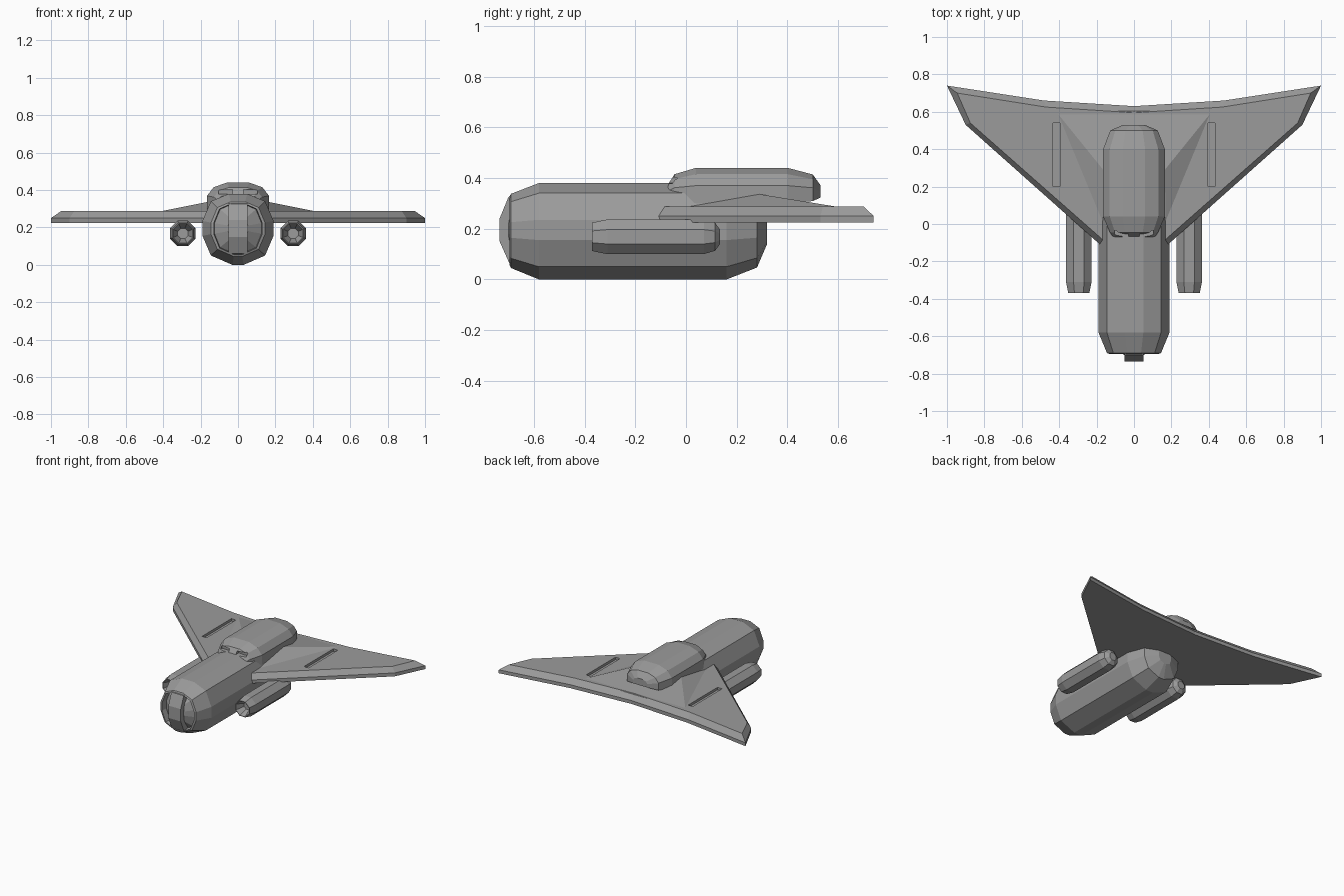
import bpy, bmesh, math

if "Cube" in bpy.data.objects:
    bpy.data.objects.remove(bpy.data.objects["Cube"])

# Dark grey paint for the whole craft
paint = bpy.data.materials.new("dark_grey")
paint.diffuse_color = (0.33, 0.33, 0.33, 1)
paint.use_nodes = True
paint.node_tree.nodes["Principled BSDF"].inputs["Base Color"].default_value = paint.diffuse_color


def finish(bm, name):
    bmesh.ops.recalc_face_normals(bm, faces=bm.faces)
    me = bpy.data.meshes.new(name)
    bm.to_mesh(me)
    bm.free()
    me.materials.append(paint)
    ob = bpy.data.objects.new(name, me)
    bpy.context.scene.collection.objects.link(ob)
    return ob


def skin(name, rings):
    """Join rings of points with quads and cap both ends."""
    bm = bmesh.new()
    vr = [[bm.verts.new(p) for p in r] for r in rings]
    n = len(vr[0])
    for a, b in zip(vr, vr[1:]):
        for i in range(n):
            bm.faces.new((a[i], a[(i + 1) % n], b[(i + 1) % n], b[i]))
    bm.faces.new(vr[0])
    bm.faces.new(vr[-1])
    return finish(bm, name)


def body(name, section, stations, zc, xc=0.0):
    """Loft a section along y; stations are (y, x scale, z scale)."""
    return skin(name, [[(xc + x * sx, y, zc + (z - zc) * sz) for x, z in section]
                       for y, sx, sz in stations])


def mirrored(half):
    return half + [(-x, z) for x, z in reversed(half)]


def box(name, lo, hi):
    rings = [[(lo[0], lo[1], z), (hi[0], lo[1], z), (hi[0], hi[1], z), (lo[0], hi[1], z)]
             for z in (lo[2], hi[2])]
    return skin(name, rings)


def cut(target, cutter):
    cutter.hide_render = True
    cutter.hide_viewport = True
    m = target.modifiers.new("cut", 'BOOLEAN')
    m.operation = 'DIFFERENCE'
    m.solver = 'EXACT'
    m.object = cutter


# Fuselage with recessed, domed nose glazing
hull = mirrored([(0.03, 0), (0.145, 0.05), (0.19, 0.155), (0.19, 0.235), (0.145, 0.34), (0.05, 0.38)])
body("fuselage", hull, [
    (-0.70, 0.28, 0.38), (-0.65, 0.66, 0.70), (-0.695, 0.68, 0.72), (-0.69, 0.76, 0.77),
    (-0.58, 1, 1), (0.16, 1, 1), (0.28, 0.76, 0.76), (0.32, 0.28, 0.28)], 0.195)

# Central nose window frame
frame = [(-0.64, 0.06), (-0.695, 0.06), (-0.735, 0.15), (-0.735, 0.24), (-0.70, 0.325), (-0.64, 0.345)]
skin("nose_frame", [[(x, y, z) for y, z in frame] for x in (-0.05, 0.05)])

# Upper cabin
cabin_half = mirrored([(0.165, 0.30), (0.165, 0.37), (0.13, 0.415), (0.06, 0.44)])
cabin = body("upper_cabin", cabin_half, [
    (-0.07, 0.68, 0.4), (-0.045, 0.78, 0.76), (0.04, 1, 1), (0.40, 1, 1),
    (0.50, 0.77, 0.75), (0.53, 0.35, 0.35)], 0.335)

# Wing: one closed plate with bevelled rim
def outline(half, z):
    pts = half + [(-x, y) for x, y in reversed(half) if x > 0]
    return [(x, y, z) for x, y in pts]


edge = [(0.0, 0.63), (0.48, 0.66), (1.0, 0.74), (0.90, 0.53), (0.17, -0.12)]
inner = [(0.0, 0.595), (0.47, 0.625), (0.945, 0.70), (0.875, 0.54), (0.16, -0.09)]
wing = skin("wing", [outline(edge, 0.225), outline(edge, 0.25), outline(inner, 0.288)])

# Raised wing root around the cabin
bm = bmesh.new()
for s in (-1, 1):
    for p in [(0.165, 0.29, 0.336), (0.17, 0.0, 0.285), (0.42, 0.605, 0.285), (0.12, 0.585, 0.285)]:
        bm.verts.new((s * p[0], p[1], p[2]))
bmesh.ops.convex_hull(bm, input=bm.verts)
finish(bm, "wing_root")

# Parts repeated on both sides
ring = [(0.074 * math.cos(math.tau * (i + 0.5) / 8), 0.168 + 0.074 * math.sin(math.tau * (i + 0.5) / 8))
        for i in range(8)]
for side, s in (("left", -1), ("right", 1)):
    # Engine pod with hollow intake
    body(side + "_engine", ring, [
        (-0.31, 0.4, 0.4), (-0.37, 0.76, 0.76), (-0.37, 0.82, 0.82), (-0.31, 1, 1),
        (0.07, 1, 1), (0.115, 0.8, 0.8), (0.135, 0.4, 0.4)], 0.168, s * 0.295)
    # Wing slot
    x = sorted((s * 0.395, s * 0.432))
    cut(wing, box(side + "_slot_cutter", (x[0], 0.20, 0.27), (x[1], 0.54, 0.35)))
    # Cabin window
    x = sorted((s * 0.03, s * 0.105))
    cut(cabin, box(side + "_window_cutter", (x[0], -0.12, 0.378), (x[1], -0.035, 0.402)))
